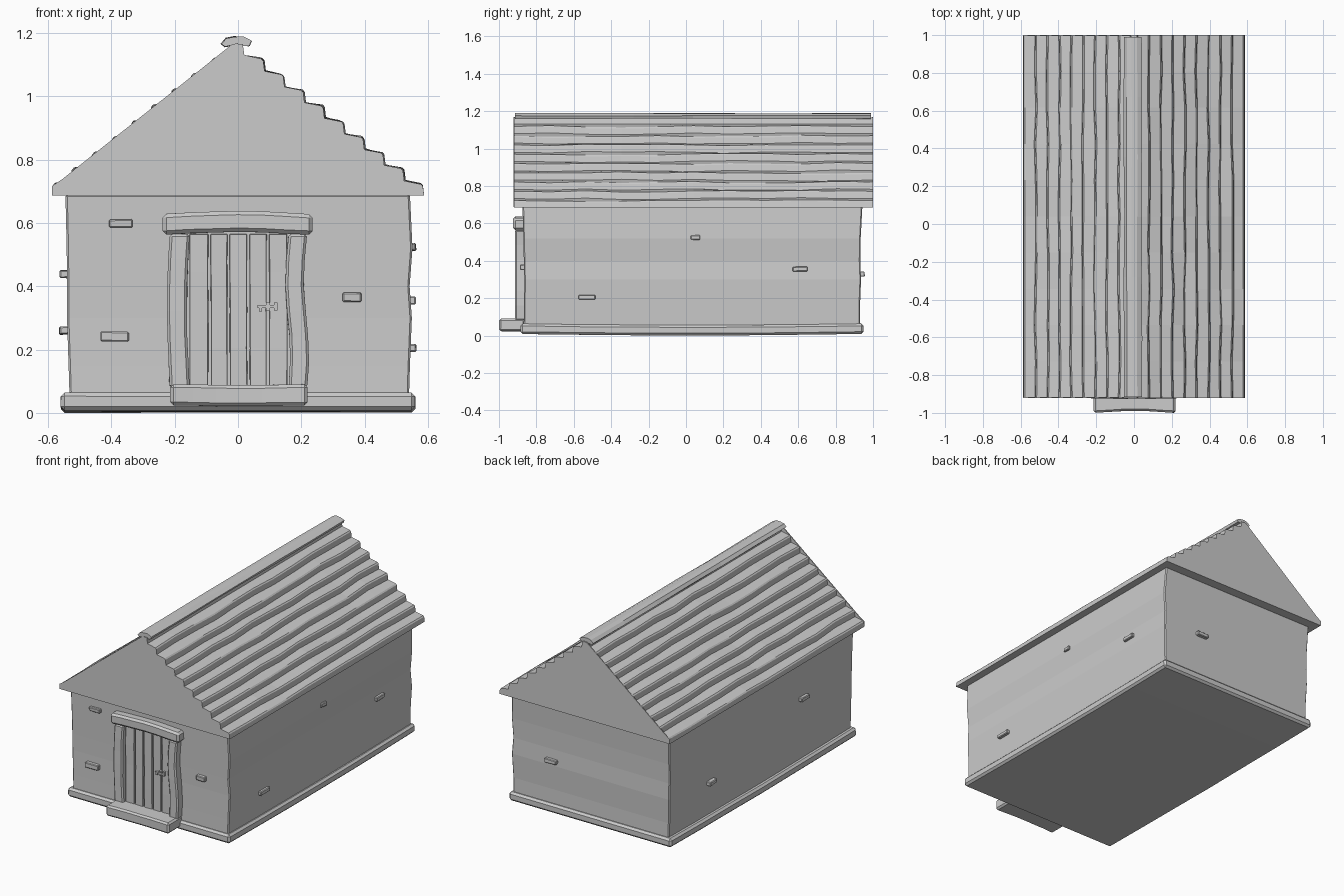
import bpy, bmesh, math, random
from mathutils import Vector

if "Cube" in bpy.data.objects:
    bpy.data.objects.remove(bpy.data.objects["Cube"])

random.seed(4)
grey = bpy.data.materials.new("plain_grey")
grey.diffuse_color = (0.6, 0.6, 0.6, 1)
grey.use_nodes = True
grey.node_tree.nodes["Principled BSDF"].inputs["Base Color"].default_value = grey.diffuse_color


def loft(name, rings, bevel=0.0):
    """Skin a list of equal-length point rings, closed at both ends."""
    bm = bmesh.new()
    vr = [[bm.verts.new(p) for p in ring] for ring in rings]
    n = len(vr[0])
    for a, b in zip(vr, vr[1:]):
        for i in range(n):
            j = (i + 1) % n
            bm.faces.new((a[i], a[j], b[j], b[i]))
    bm.faces.new(vr[0][::-1])
    bm.faces.new(vr[-1])
    bmesh.ops.recalc_face_normals(bm, faces=bm.faces[:])
    me = bpy.data.meshes.new(name)
    bm.to_mesh(me)
    bm.free()
    me.materials.append(grey)
    ob = bpy.data.objects.new(name, me)
    bpy.context.collection.objects.link(ob)
    if bevel:
        m = ob.modifiers.new("bevel", 'BEVEL')
        m.width = bevel
        m.segments = 1
        m.limit_method = 'ANGLE'
        m.angle_limit = math.radians(35)
    return ob


def beam(name, lo, hi, axis=0, parts=1, wobble=0.0, bevel=0.0, offset=None):
    """Box cut along one axis, with each cut slightly uneven."""
    u, v = [a for a in range(3) if a != axis]
    rings = []
    for k in range(parts + 1):
        t = k / parts
        ring = []
        for cu, cv in ((lo[u], lo[v]), (hi[u], lo[v]), (hi[u], hi[v]), (lo[u], hi[v])):
            p = Vector((0, 0, 0))
            p[axis] = lo[axis] + t * (hi[axis] - lo[axis])
            p[u] = cu + random.uniform(-wobble, wobble)
            p[v] = cv + random.uniform(-wobble, wobble)
            if offset:
                p += Vector(offset(t))
            ring.append(p)
        rings.append(ring)
    return loft(name, rings, bevel)


# Base slab, sagging slightly at the middle
beam("base_slab", (-0.56, -0.885, 0.009), (0.56, 0.95, 0.064), 1, 6, 0.001, 0.012,
     lambda t: (0, 0, -0.008 * math.sin(math.pi * t)))

# Walls with gently uneven sides: height, left, right, front, back
wall_levels = [(0.05, -0.532, 0.540, -0.868, 0.932), (0.15, -0.535, 0.543, -0.866, 0.930),
               (0.30, -0.540, 0.549, -0.865, 0.936), (0.40, -0.540, 0.542, -0.867, 0.932),
               (0.52, -0.541, 0.551, -0.870, 0.934), (0.69, -0.545, 0.543, -0.874, 0.943)]
loft("walls", [[(l, f, z), (r, f, z), (r, b, z), (l, b, z)]
               for z, l, r, f, b in wall_levels], 0.006)

# Stepped plank roof, lofted along its length
PLANKS = 9


def roof_ring(y, end):
    amp = 0.0 if end else 0.005

    def side(s):
        pts = [(s * 0.015, 1.165), (s * 0.02, 1.13)]
        for k in range(PLANKS):
            dx, dz = random.uniform(-amp, amp), random.uniform(-amp, amp)
            if k == PLANKS - 1:
                dx = 0
            x, z = 0.08 + 0.063 * k + dx, 1.115 - 0.0495 * k + dz
            pts += [(s * (x - 0.006), z + 0.003), (s * x, z - 0.004)]
            if k < PLANKS - 1:
                pts.append((s * (x + 0.004), z - 0.036))
        return pts + [(s * 0.588, 0.686)]
    profile = side(1) + side(-1)[::-1]
    return [(x, y, z) for x, z in profile]


SECTIONS = 10
loft("plank_roof", [roof_ring(-0.92 + 1.92 * i / SECTIONS, i in (0, SECTIONS))
                    for i in range(SECTIONS + 1)])

# Straight barge plates closing the left ends of the roof
barge = [(0.0, 1.168), (-0.02, 1.163), (-0.555, 0.738), (-0.588, 0.716), (-0.588, 0.687), (0.0, 0.687)]
for name, y0, y1 in (("front_barge_plate", -0.921, -0.915), ("back_barge_plate", 0.994, 1.0)):
    loft(name, [[(x, y, z) for x, z in barge] for y in (y0, y1)])

# Ridge cap
ridge = [(-0.053, 1.168), (-0.038, 1.185), (-0.012, 1.190), (0.018, 1.189), (0.042, 1.176),
         (0.036, 1.160), (0.015, 1.162), (-0.025, 1.160), (-0.042, 1.157)]
loft("ridge_cap", [[(x + random.uniform(-.002, .002), -0.915 + 1.905 * i / 6,
                     z + random.uniform(-.003, 0)) for x, z in ridge] for i in range(7)])

# Door planks
edges = [-0.157, -0.090, -0.030, 0.033, 0.094, 0.160]
for i, (a, b) in enumerate(zip(edges, edges[1:])):
    beam(f"door_plank_{i + 1}", (a + 0.004, -0.889, 0.085), (b - 0.004, -0.855, 0.565),
         2, 4, 0.001, 0.002)

# Door frame: bowed posts, lintel and doorstep
beam("left_door_post", (-0.216, -0.914, 0.08), (-0.153, -0.85, 0.565), 2, 6, 0.001, 0.008,
     lambda t: (-0.008 * math.sin(math.pi * t), 0, 0))
beam("right_door_post", (0.157, -0.914, 0.08), (0.216, -0.85, 0.565), 2, 6, 0.001, 0.008,
     lambda t: (0.008 * math.sin(2 * math.pi * (t + 0.05)), 0, 0))
beam("door_lintel", (-0.238, -0.925, 0.562), (0.236, -0.85, 0.628), 0, 6, 0.001, 0.012,
     lambda t: (0, 0, 0.009 * math.sin(math.pi * t)))
beam("door_step", (-0.214, -1.0, 0.024), (0.22, -0.86, 0.091), 0, 6, 0.001, 0.010,
     lambda t: (0, 0.010 * math.sin(math.pi * t), -0.003 * math.sin(math.pi * t)))

# Door handle
beam("handle_bar", (0.062, -0.908, 0.331), (0.122, -0.900, 0.340))
beam("handle_pivot", (0.088, -0.906, 0.322), (0.101, -0.885, 0.349))
beam("handle_hook", (0.066, -0.908, 0.320), (0.076, -0.885, 0.338))
beam("handle_catch", (0.114, -0.908, 0.324), (0.124, -0.885, 0.349))

# Bricks standing proud of each wall: position along wall, height, width, thickness
bricks = {
    "front": [(-0.37, 0.598, 0.075, 0.024), (-0.39, 0.241, 0.09, 0.030), (0.36, 0.365, 0.06, 0.030)],
    "right": [(-0.53, 0.204, 0.09, 0.026), (0.05, 0.525, 0.05, 0.024), (0.61, 0.355, 0.08, 0.026)],
    "left": [(0.53, 0.260, 0.07, 0.024), (-0.38, 0.438, 0.08, 0.026)],
    "back": [(0.27, 0.328, 0.08, 0.026)],
}
reach = {"front": (-0.888, -0.84), "right": (0.52, 0.562), "left": (-0.564, -0.51), "back": (0.90, 0.956)}
for wall, items in bricks.items():
    d0, d1 = reach[wall]
    for i, (c, z, w, h) in enumerate(items):
        lo, hi = (c - w / 2, z - h / 2), (c + w / 2, z + h / 2)
        if wall in ("front", "back"):
            beam(f"{wall}_brick_{i + 1}", (lo[0], d0, lo[1]), (hi[0], d1, hi[1]), 0, 1, 0.002, 0.004)
        else:
            beam(f"{wall}_brick_{i + 1}", (d0, lo[0], lo[1]), (d1, hi[0], hi[1]), 1, 1, 0.002, 0.004)
